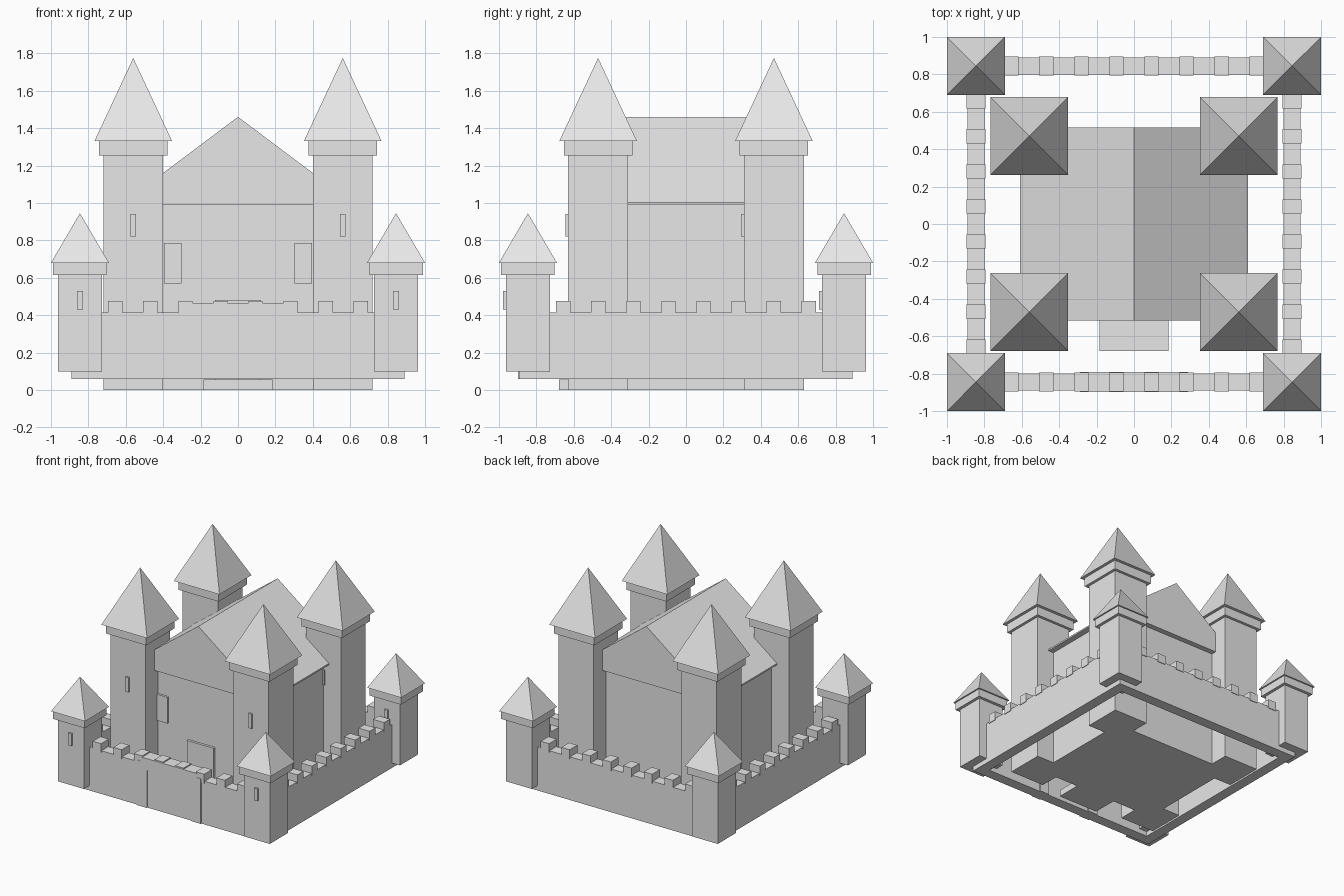
import bpy, bmesh, math

if "Cube" in bpy.data.objects:
    bpy.data.objects.remove(bpy.data.objects["Cube"])

stone = bpy.data.materials.new("stone_grey")
stone.use_nodes = True
GREY = (0.8, 0.8, 0.8, 1)
stone.diffuse_color = GREY
stone.node_tree.nodes["Principled BSDF"].inputs["Base Color"].default_value = GREY


def finish(name, bm):
    bmesh.ops.recalc_face_normals(bm, faces=bm.faces)
    mesh = bpy.data.meshes.new(name)
    bm.to_mesh(mesh)
    bm.free()
    mesh.materials.append(stone)
    obj = bpy.data.objects.new(name, mesh)
    bpy.context.collection.objects.link(obj)
    return obj


def box(name, x, y, z):
    """Box from (low, high) ranges on each axis."""
    bm = bmesh.new()
    bmesh.ops.create_cube(bm, size=1)
    for v in bm.verts:
        v.co = [r[0] if c < 0 else r[1] for c, r in zip(v.co, (x, y, z))]
    return finish(name, bm)


def around(c, half):
    return (c - half, c + half)


def pyramid(name, x, y, half, low, high):
    bm = bmesh.new()
    base = [bm.verts.new((x + sx * half, y + sy * half, low))
            for sx, sy in ((-1, -1), (1, -1), (1, 1), (-1, 1))]
    tip = bm.verts.new((x, y, high))
    bm.faces.new(base)
    for i in range(4):
        bm.faces.new((base[i], base[(i + 1) % 4], tip))
    return finish(name, bm)


def extrude_profile(name, points, y0, y1):
    """Profile in x and z, extruded along y."""
    bm = bmesh.new()
    face = bm.faces.new([bm.verts.new((x, y0, z)) for x, z in points])
    new = bmesh.ops.extrude_face_region(bm, geom=[face])["geom"]
    for v in new:
        if isinstance(v, bmesh.types.BMVert):
            v.co.y = y1
    return finish(name, bm)


def mirrored(points):
    return points + [(-x, z) for x, z in reversed(points) if x]


def tower(name, x, y, shaft, collar, eave, levels, slit):
    """Square shaft, collar, pointed roof and a front slit window."""
    z0, z1, z2, z3 = levels
    box(name + "_shaft", around(x, shaft), around(y, shaft), (z0, z1))
    box(name + "_collar", around(x, collar), around(y, collar), (z1, z2))
    pyramid(name + "_roof", x, y, eave, z2, z3)
    front = y - shaft
    box(name + "_slit", around(x, 0.015), (front - 0.015, front + 0.01), slit)


# Four tall keep towers and four short corner towers
for sx, side in ((-1, "right"), (1, "left")):
    for sy, end in ((-1, "front"), (1, "back")):
        tower(f"keep_tower_{end}_{side}", sx * 0.56, sy * 0.47, 0.16, 0.183, 0.208,
              (0, 1.255, 1.33, 1.775), (0.82, 0.94))
        tower(f"corner_tower_{end}_{side}", sx * 0.845, sy * 0.845, 0.118, 0.143, 0.155,
              (0.1, 0.615, 0.68, 0.945), (0.43, 0.53))

# Keep with gabled roof, door, windows and doorstep
box("keep_body", (-0.56, 0.56), (-0.47, 0.47), (0, 0.99))
extrude_profile("keep_roof", mirrored([(0.61, 0.99), (0.61, 1.003), (0, 1.46)]), -0.515, 0.515)
box("keep_door", (-0.122, 0.122), (-0.49, -0.46), (0.05, 0.48))
box("doorstep", (-0.185, 0.185), (-0.68, -0.46), (0, 0.055))
for s, side in ((-1, "right"), (1, "left")):
    box(f"keep_window_{side}", around(s * 0.348, 0.047), (-0.488, -0.46), (0.57, 0.785))

# Curtain walls with merlons
WALL, OUT, IN = (0.06, 0.415), 0.89, 0.8
for s, front_back, right_left in ((-1, "front", "right"), (1, "back", "left")):
    band = sorted((s * IN, s * OUT))
    box(f"wall_{front_back}", (-OUT, OUT), band, WALL)
    box(f"wall_{right_left}", band, (-IN, IN), WALL)
    for i in range(8):
        along = around((i - 3.5) * 0.1875, 0.038)
        across = around(s * 0.845, 0.05)
        box(f"merlon_{front_back}_{i}", along, across, (0.4, 0.475))
        box(f"merlon_{right_left}_{i}", across, along, (0.4, 0.475))

# Gate frame around the shallow gate recess
gate = [(0.2, 0.06), (0.29, 0.06), (0.29, 0.43), (0.255, 0.43), (0.255, 0.465)]
outline = gate + [(-x, z) for x, z in reversed(gate)] + [(-0.2, 0.37), (0.2, 0.37)]
extrude_profile("gate_frame", outline, -0.898, -0.79)
